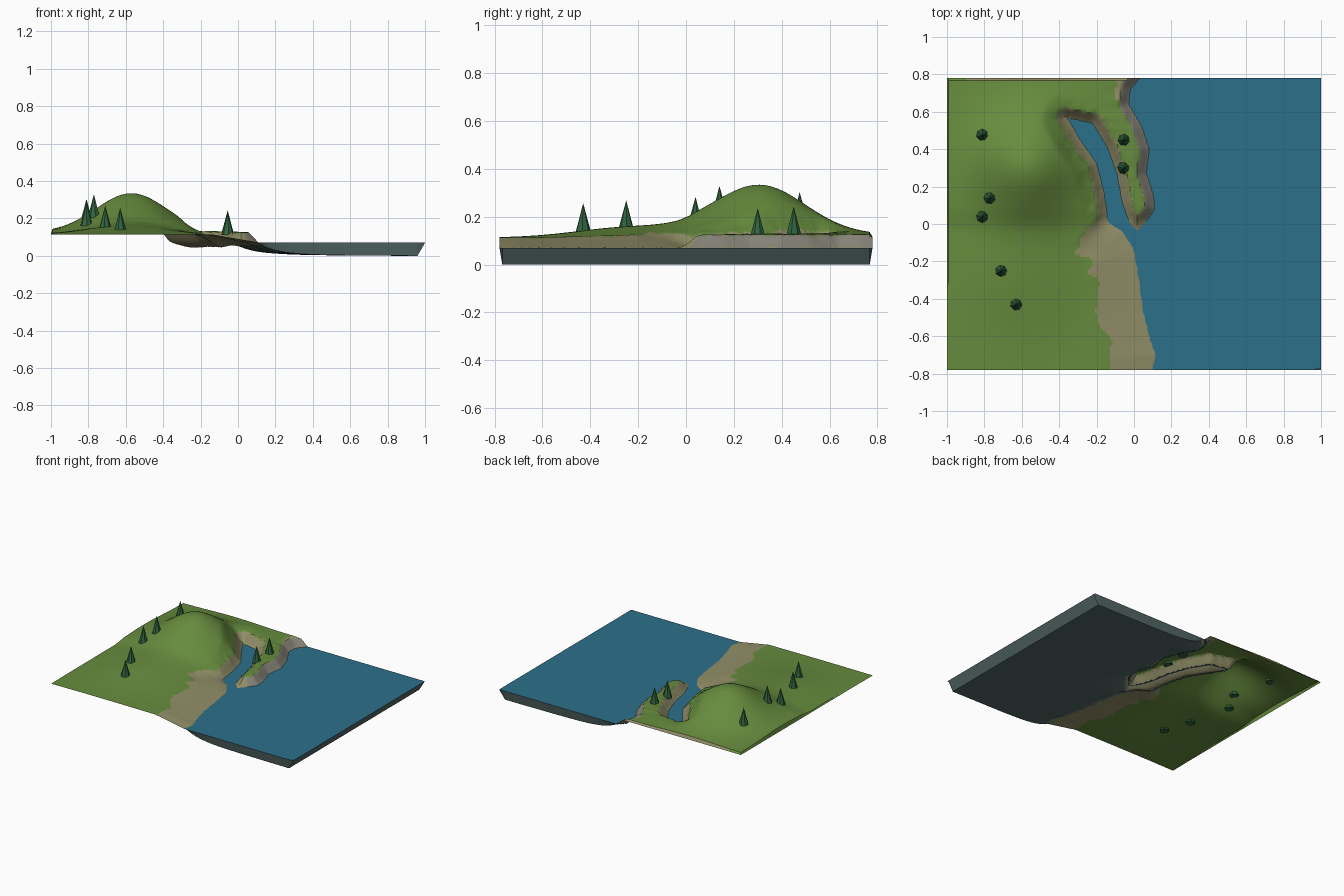
import bpy, bmesh, math
from mathutils import Vector, noise

if "Cube" in bpy.data.objects:
    bpy.data.objects.remove(bpy.data.objects["Cube"])

WATER = 0.07
HALF_Y = 0.78


def material(name, rgb):
    m = bpy.data.materials.new(name)
    m.diffuse_color = (*rgb, 1)
    m.use_nodes = True
    m.node_tree.nodes["Principled BSDF"].inputs["Base Color"].default_value = m.diffuse_color
    return m


grass = material("grass green", (0.135, 0.262, 0.048))
sand = material("sand", (0.29, 0.275, 0.14))
rock = material("cliff grey", (0.24, 0.23, 0.19))
bed = material("seabed teal grey", (0.085, 0.135, 0.13))
sea = material("water blue", (0.024, 0.16, 0.26))
fir = material("fir green", (0.03, 0.125, 0.048))

# Coastline from the front beach, around the inlet and headland, to the back
COAST = [(.1, -1.2), (.1, -.78), (.12, -.7), (.09, -.62), (.05, -.46), (.03, -.3),
         (0, -.13), (-.06, -.04), (-.14, .01), (-.16, .16), (-.2, .32), (-.29, .45),
         (-.36, .57), (-.22, .54), (-.14, .41), (-.09, .27), (-.06, .11), (-.02, 0),
         (.02, -.04), (.07, .02), (.11, .08), (.1, .16), (.065, .27), (.08, .4),
         (.04, .52), (-.03, .64), (-.02, .72), (.03, .78), (.1, 1.2)]
CLIFF_START = 19
OUTLINE = COAST + [(3, 1.2), (3, -1.2)]


def smooth(a, b, v):
    t = min(1, max(0, (v - a) / (b - a)))
    return t * t * (3 - 2 * t)


def shore(x, y):
    """Signed distance to the coast (positive on land) and nearest segment."""
    best, seg = 9.0, 0
    for i in range(len(COAST) - 1):
        (ax, ay), (bx, by) = COAST[i], COAST[i + 1]
        dx, dy = bx - ax, by - ay
        t = min(1, max(0, ((x - ax) * dx + (y - ay) * dy) / (dx * dx + dy * dy)))
        d = math.hypot(x - ax - t * dx, y - ay - t * dy)
        if d < best:
            best, seg = d, i
    wet = False
    for i, (ax, ay) in enumerate(OUTLINE):
        bx, by = OUTLINE[i - 1]
        if (ay > y) != (by > y) and x < (bx - ax) * (y - ay) / (by - ay) + ax:
            wet = not wet
    return (-best if wet else best), seg


def bank_width(y):
    return 0.24 - 0.19 * smooth(-0.16, 0.06, y)


def bump(x, y, cx, cy, sx, sy):
    return math.exp(-((x - cx) / sx) ** 2 / 2 - ((y - cy) / sy) ** 2 / 2)


def height(x, y, d):
    if d < 0:
        return max(0, WATER - 0.065 * (1 - math.exp(d / 0.1)) - 0.005 * min(1, -d / 0.83))
    top = 0.113 + 0.013 * smooth(-0.05, 0.1, y)
    hills = 0.205 * bump(x, y, -0.57, 0.31, 0.19, 0.19) + 0.045 * bump(x, y, -0.6, -0.22, 0.22, 0.23)
    w = bank_width(y)
    rough = 0.006 * noise.noise(Vector((x * 22, y * 22, 0))) * smooth(0, 0.03, d) * smooth(0.14, 0.05, d) \
        if d < 0.14 and y > -0.05 and x < 0 else 0
    return WATER + (top - WATER) * min(1, d / w) + hills * smooth(0.0, 0.14, d) + rough


# Terrain grid, with slim rim cells that form the slanted outer walls
NX, NY = 147, 117
xs = [-1, -0.992] + [-0.992 + 1.952 * i / NX for i in range(1, NX + 1)] + [1]
ys = [-HALF_Y] + [-0.768 + 1.536 * j / NY for j in range(NY + 1)] + [HALF_Y]
W, H = len(xs), len(ys)
verts, dist = [], []
for j, y in enumerate(ys):
    for i, x in enumerate(xs):
        d, _ = shore(x, y)
        z = height(x, y, d)
        if i in (0, W - 1) or j in (0, H - 1):
            z = WATER if d < 0 else min(z, 0.115)
        verts.append((x, y, z))
        dist.append(d)
faces = [(j * W + i, j * W + i + 1, (j + 1) * W + i + 1, (j + 1) * W + i)
         for j in range(H - 1) for i in range(W - 1)]


def make_object(name, verts, faces, mats):
    me = bpy.data.meshes.new(name)
    me.from_pydata(verts, [], faces)
    for m in mats:
        me.materials.append(m)
    ob = bpy.data.objects.new(name, me)
    bpy.context.collection.objects.link(ob)
    return ob


terrain = make_object("terrain", verts, faces, [grass, sand, rock, bed])
for p in terrain.data.polygons:
    x, y, z = p.center
    d, seg = shore(x, y)
    wobble = noise.noise(Vector((x * 14, y * 14, 3)))
    edge = bank_width(y) * (0.95 + 0.2 * wobble)
    if d < 0:
        in_inlet = 6 <= seg < CLIFF_START - 1 and x < 0.02
        p.material_index = 1 if (in_inlet or d > -0.02) else 3
    elif seg >= CLIFF_START and d < 0.048:
        p.material_index = 2
    elif d < edge or (y > 0.768 and x > -0.9) or (y > 0.66 and -0.11 < x and d < 0.09 + 0.03 * wobble):
        p.material_index = 1

bpy.context.view_layer.objects.active = terrain
terrain.select_set(True)
bpy.ops.object.shade_smooth_by_angle(angle=math.radians(30))
terrain.select_set(False)

# Flat water surface that tucks just under the shore
water_faces = [f for f in faces if min(dist[k] for k in f) < 0]
water = make_object("water", [(x, y, WATER) for x, y, _ in verts], water_faces, [sea])
bm = bmesh.new()
bm.from_mesh(water.data)
bmesh.ops.delete(bm, geom=[v for v in bm.verts if not v.link_faces], context='VERTS')
bm.to_mesh(water.data)
bm.free()

# Fir trees as slim seven-sided cones
TREES = [(-.81, .475), (-.77, .14), (-.81, .04), (-.71, -.25), (-.63, -.43), (-.055, .45), (-.055, .3)]
for n, (x, y) in enumerate(TREES):
    ground = height(x, y, shore(x, y)[0])
    me = bpy.data.meshes.new("fir_tree")
    bm = bmesh.new()
    bmesh.ops.create_cone(bm, cap_ends=True, segments=7, radius1=0.034, radius2=0, depth=0.125)
    bm.to_mesh(me)
    bm.free()
    me.materials.append(fir)
    tree = bpy.data.objects.new("fir_tree_%d" % (n + 1), me)
    tree.location = (x, y, ground + 0.052)
    tree.rotation_euler.z = n * 0.7
    bpy.context.collection.objects.link(tree)
